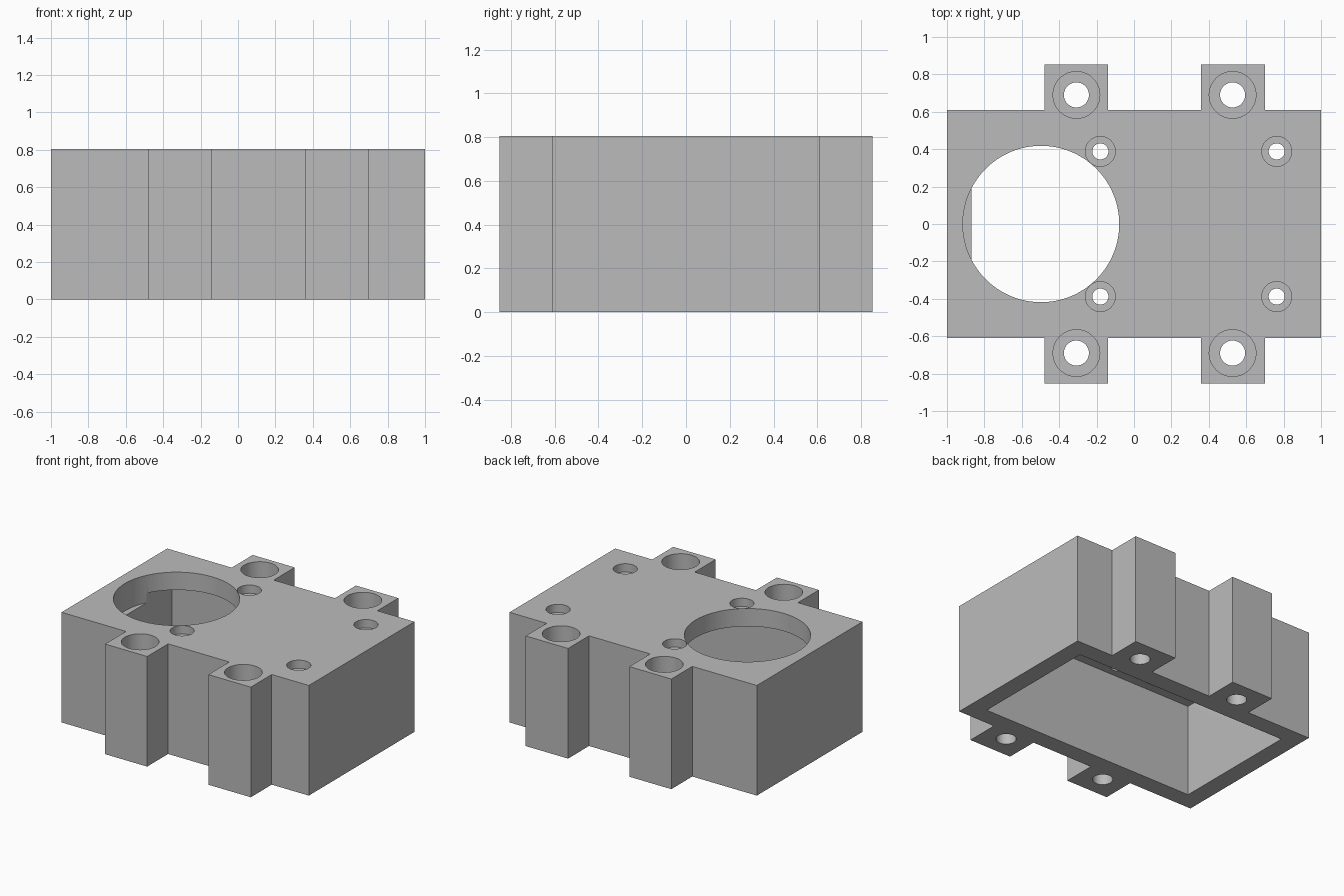
import bpy, bmesh, math

old = bpy.data.objects.get("Cube")
if old:
    bpy.data.objects.remove(old, do_unlink=True)

grey = bpy.data.materials.new("plain grey")
grey.use_nodes = True
colour = (0.5, 0.5, 0.5, 1)
grey.diffuse_color = colour
grey.node_tree.nodes["Principled BSDF"].inputs["Base Color"].default_value = colour

HEIGHT = 0.805
HALF_Y, LUG_Y = 0.61, 0.852
WALL = 0.13
ROOF = HEIGHT - WALL
LUGS = [(-0.478, -0.138), (0.357, 0.70)]


def prism(name, outline, z0, z1):
    """Extrude a closed xy outline between two heights."""
    bm = bmesh.new()
    base = bm.faces.new([bm.verts.new((x, y, z0)) for x, y in outline])
    top = bmesh.ops.extrude_face_region(bm, geom=[base])["geom"]
    verts = [v for v in top if isinstance(v, bmesh.types.BMVert)]
    bmesh.ops.translate(bm, verts=verts, vec=(0, 0, z1 - z0))
    bmesh.ops.recalc_face_normals(bm, faces=bm.faces)
    mesh = bpy.data.meshes.new(name)
    bm.to_mesh(mesh)
    bm.free()
    mesh.materials.append(grey)
    ob = bpy.data.objects.new(name, mesh)
    bpy.context.collection.objects.link(ob)
    return ob


def circle(x, y, r, n=64):
    return [(x + r * math.cos(i * math.tau / n), y + r * math.sin(i * math.tau / n))
            for i in range(n)]


def rectangle(x, y):
    return [(-x, -y), (x, -y), (x, y), (-x, y)]


# Housing block with two mounting lugs on each long side
side = [(-1, -HALF_Y)]
for a, b in LUGS:
    side += [(a, -HALF_Y), (a, -LUG_Y), (b, -LUG_Y), (b, -HALF_Y)]
side.append((1, -HALF_Y))
housing = prism("housing", side + [(x, -y) for x, y in reversed(side)], 0, HEIGHT)
bpy.context.view_layer.objects.active = housing
housing.select_set(True)


def cut(outline, z0, z1):
    tool = prism("cutter", outline, z0, z1)
    tool.hide_render = True
    mod = housing.modifiers.new("cut", "BOOLEAN")
    mod.operation = "DIFFERENCE"
    mod.solver = "EXACT"
    mod.object = tool
    bpy.ops.object.modifier_apply(modifier=mod.name)
    bpy.data.objects.remove(tool, do_unlink=True)


# Open cavity underneath
cut(rectangle(1 - WALL, HALF_Y - WALL), -0.1, ROOF)

# Large round opening, which bites a shelf into the end wall
cut(circle(-0.497, 0, 0.418, 128), HEIGHT - 0.2, HEIGHT + 0.1)

# Counterbored screw holes through the lugs and the roof
for sign in (-1, 1):
    for x in (-0.308, 0.527):
        cut(circle(x, sign * 0.69, 0.067), -0.1, HEIGHT + 0.1)
        cut(circle(x, sign * 0.69, 0.125), HEIGHT - 0.4, HEIGHT + 0.1)
    for x in (-0.18, 0.763):
        cut(circle(x, sign * 0.388, 0.043), ROOF - 0.1, HEIGHT + 0.1)
        cut(circle(x, sign * 0.388, 0.08), HEIGHT - 0.06, HEIGHT + 0.1)

bpy.ops.object.shade_smooth_by_angle(angle=math.radians(30))
